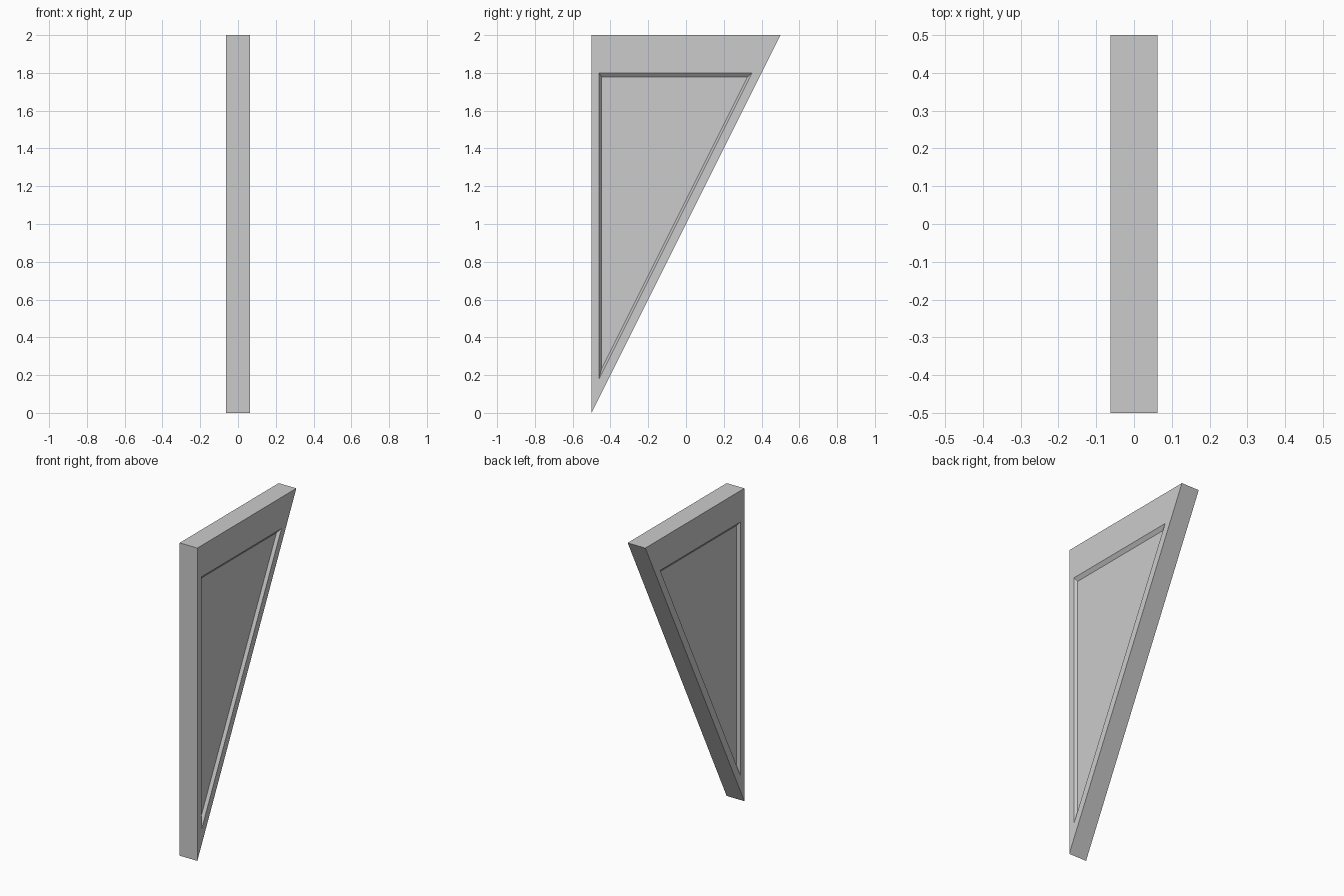
import bpy, bmesh

if "Cube" in bpy.data.objects:
    bpy.data.objects.remove(bpy.data.objects["Cube"])

HALF = 0.0625    # half thickness
DEPTH = 0.018    # depth of the recessed panels

# Profiles in (y, z): outer edge, recess rim, recess floor
OUTER = [(-0.5, 0.0), (0.5, 2.0), (-0.5, 2.0)]
RIM = [(-0.46, 0.18), (0.35, 1.8), (-0.46, 1.8)]
FLOOR = [(-0.447, 0.234), (0.325, 1.778), (-0.447, 1.778)]

bm = bmesh.new()


def ring(profile, x):
    return [bm.verts.new((x, y, z)) for y, z in profile]


def bridge(a, b):
    for i in range(len(a)):
        j = (i + 1) % len(a)
        bm.faces.new((a[i], a[j], b[j], b[i]))


# Each side: flat border, sloped recess wall, panel floor
edges = []
for side in (1, -1):
    outer = ring(OUTER, side * HALF)
    rim = ring(RIM, side * HALF)
    floor = ring(FLOOR, side * (HALF - DEPTH))
    bridge(outer, rim)
    bridge(rim, floor)
    bm.faces.new(floor)
    edges.append(outer)

# Outer rim joining both sides
bridge(*edges)
bmesh.ops.recalc_face_normals(bm, faces=bm.faces)

mesh = bpy.data.meshes.new("triangular_panel")
bm.to_mesh(mesh)
bm.free()
panel = bpy.data.objects.new("triangular_panel", mesh)
bpy.context.collection.objects.link(panel)
